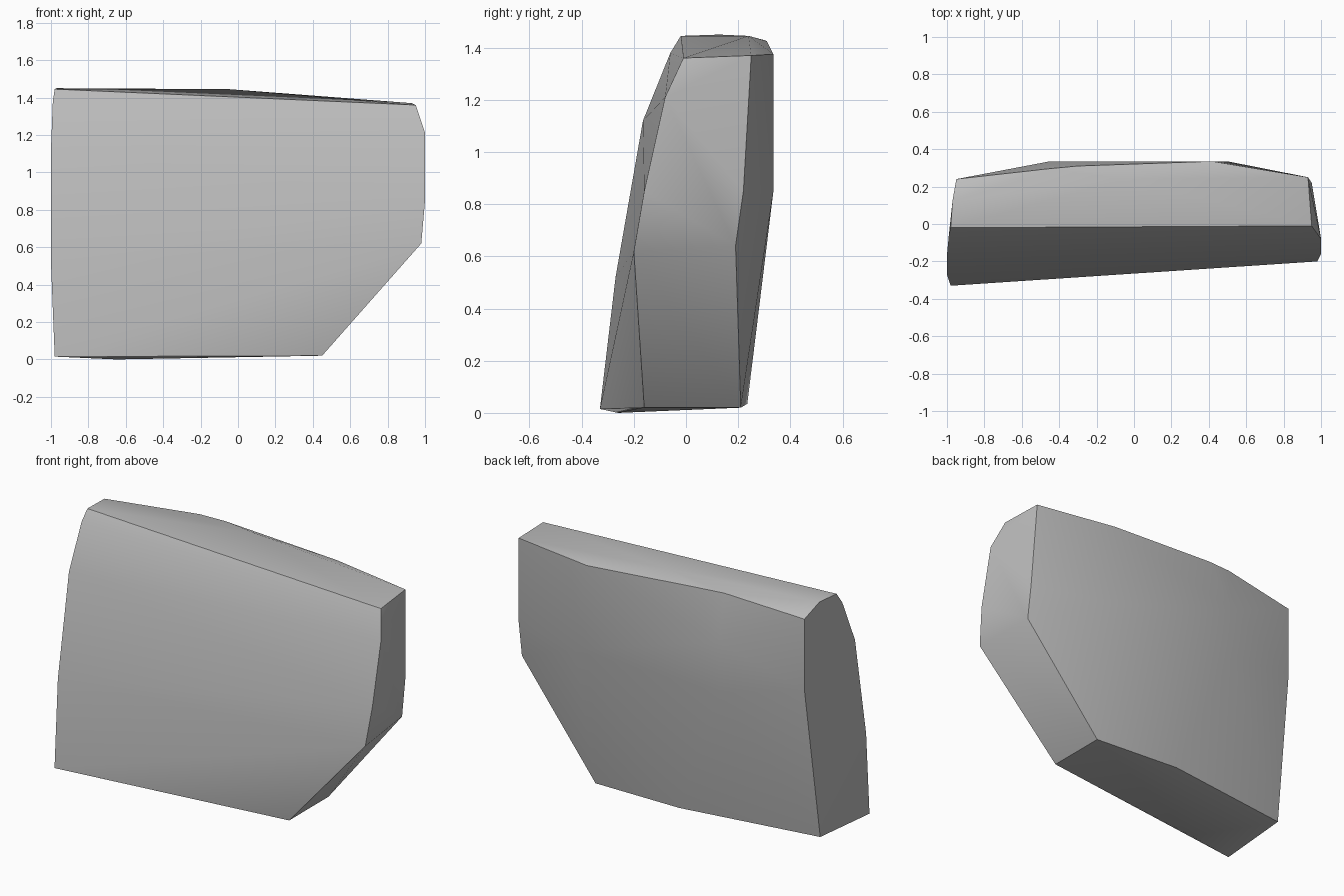
import bpy, bmesh, math
from mathutils import Vector

cube = bpy.data.objects.get("Cube")
if cube:
    bpy.data.objects.remove(cube, do_unlink=True)

# Single neutral grey
grey = bpy.data.materials.new("stone_grey")
grey.use_nodes = True
colour = (0.5, 0.5, 0.5, 1)
grey.diffuse_color = colour
grey.node_tree.nodes["Principled BSDF"].inputs["Base Color"].default_value = colour

# Rim of the wide end, from front foot over the top to back foot
wide_end = [(-.98, -.33, .015), (-1, -.27, .52), (-1, -.165, 1.12), (-.99, -.06, 1.38),
            (-.98, -.02, 1.445), (-.97, .127, 1.45), (-.95, .24, 1.385),
            (-.95, .24, .96), (-.97, .12, .045)]
# Rim of the narrow end
narrow_end = [(.98, -.2, .62), (1, -.16, .85), (1, -.08, 1.21), (.95, -.01, 1.36),
              (.93, .25, 1.37), (.95, .22, .85), (.95, .19, .64)]
# Foot of the slanted corner and the underside
underside = [(.45, -.16, .02), (.45, .21, .02), (-.12, .235, .035), (-.65, -.26, 0)]
# Bulging back and crowned top
back_bulge = [(-.45, .335, 1.15), (-.45, .33, .85), (.5, .335, .85), (.42, .335, 1.375)]
top_crown = [(-.46, .295, 1.43), (-.3, .31, 1.425), (-.05, .24, 1.445)]

# Chipped slab: the tight convex skin around the rims
bm = bmesh.new()
for p in wide_end + narrow_end + underside + back_bulge + top_crown:
    bm.verts.new(Vector(p))
hull = bmesh.ops.convex_hull(bm, input=bm.verts)
loose = list({v for v in hull["geom_interior"] + hull["geom_unused"]
              if isinstance(v, bmesh.types.BMVert)})
bmesh.ops.delete(bm, geom=loose, context="VERTS")
bmesh.ops.recalc_face_normals(bm, faces=bm.faces)
mesh = bpy.data.meshes.new("stone_slab")
bm.to_mesh(mesh)
bm.free()
mesh.materials.append(grey)

slab = bpy.data.objects.new("stone_slab", mesh)
bpy.context.collection.objects.link(slab)
bpy.ops.object.select_all(action="DESELECT")
slab.select_set(True)
bpy.context.view_layer.objects.active = slab
bpy.ops.object.shade_smooth_by_angle(angle=math.radians(35))
